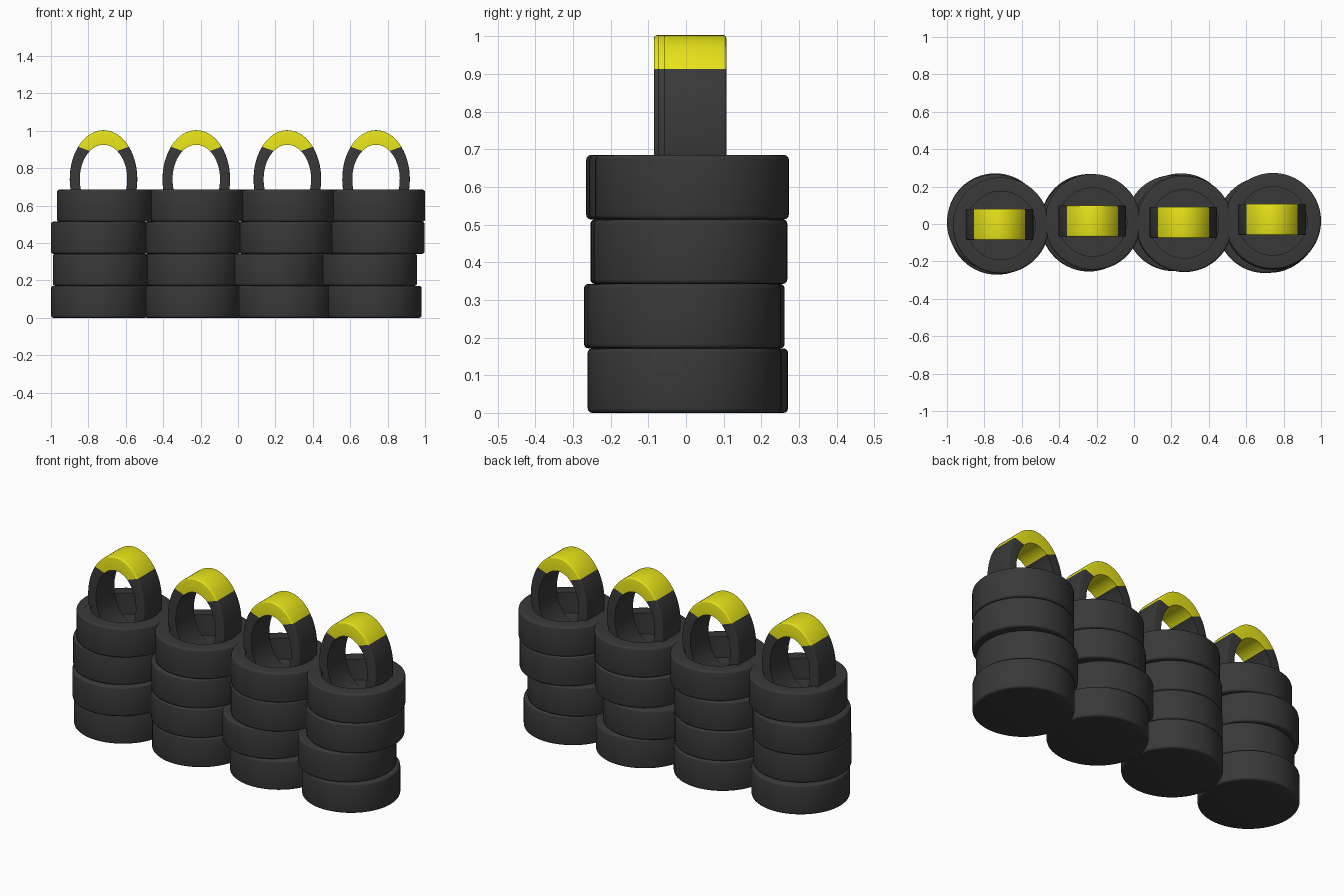
import bpy, bmesh
from math import sin, cos, pi, radians

if "Cube" in bpy.data.objects:
    bpy.data.objects.remove(bpy.data.objects["Cube"])

R, HOLE, H = 0.257, 0.183, 0.1712   # tyre radius, hole radius, thickness
SEG = 64


def material(name, rgb):
    m = bpy.data.materials.new(name)
    m.diffuse_color = (*rgb, 1)
    m.use_nodes = True
    m.node_tree.nodes["Principled BSDF"].inputs["Base Color"].default_value = m.diffuse_color
    return m


RUBBER = material("rubber", (0.04, 0.04, 0.04))
YELLOW = material("yellow_paint", (0.8, 0.77, 0.01))


def finish(bm, name, loc, mats):
    bmesh.ops.recalc_face_normals(bm, faces=bm.faces)
    me = bpy.data.meshes.new(name)
    bm.to_mesh(me)
    bm.free()
    for m in mats:
        me.materials.append(m)
    ob = bpy.data.objects.new(name, me)
    ob.location = loc
    bpy.context.collection.objects.link(ob)
    bpy.ops.object.select_all(action='DESELECT')
    ob.select_set(True)
    bpy.context.view_layer.objects.active = ob
    bpy.ops.object.shade_smooth_by_angle(angle=radians(35))
    return ob


def corner(r, z, a0, b=0.012, n=3):
    """Rounded corner points around centre (r, z)."""
    return [(r + b * cos(a0 + i * pi / 2 / n), z + b * sin(a0 + i * pi / 2 / n))
            for i in range(n + 1)]


def lying_tyre(name, x, y, z):
    # closed base, rounded shoulders, recessed centre
    b = 0.012
    prof = ([(0, 0)] + corner(R - b, b, -pi / 2) + corner(R - b, H - b, 0)
            + [(HOLE, H), (HOLE, 0.05), (0, 0.05)])
    bm = bmesh.new()
    vs = [bm.verts.new((r, 0, h)) for r, h in prof]
    es = [bm.edges.new(p) for p in zip(vs, vs[1:])]
    bmesh.ops.spin(bm, geom=vs + es, cent=(0, 0, 0), axis=(0, 0, 1),
                   angle=2 * pi, steps=SEG, use_duplicate=False)
    bmesh.ops.remove_doubles(bm, verts=bm.verts, dist=1e-5)
    finish(bm, name, (x, y, z), [RUBBER])


def standing_tyre(name, x, y):
    # upright tyre, narrowed in x, with a painted top
    ro, ri, w, b = 0.262, 0.184, 0.083, 0.008
    prof = ([(ri, -w)] + corner(ro - b, -w + b, -pi / 2, b)
            + corner(ro - b, w - b, 0, b) + [(ri, w)])
    n_paint, n_dark = 20, 44
    bm = bmesh.new()
    rings = []
    for i in range(n_paint + n_dark):
        ring = []
        for r, d in prof:
            lim = radians(35 + 14 * (r - ri) / (ro - ri))   # slanted paint edge
            if i < n_paint:
                a = -lim + 2 * lim * i / n_paint
            else:
                a = lim + (2 * pi - 2 * lim) * (i - n_paint) / n_dark
            ring.append(bm.verts.new((0.69 * r * sin(a), d, r * cos(a))))
        rings.append(ring)
    m = len(prof)
    for i, ring in enumerate(rings):
        nxt = rings[(i + 1) % len(rings)]
        for j in range(m):
            k = (j + 1) % m
            f = bm.faces.new((ring[j], ring[k], nxt[k], nxt[j]))
            f.material_index = 1 if i < n_paint else 0
    finish(bm, name, (x, y, 0.741), [RUBBER, YELLOW])


# slightly uneven stacks: (x, y) of each tyre, bottom layer first
LAYERS = [
    [(-0.742, 0.014), (-0.242, 0.010), (0.252, 0.014), (0.724, -0.004)],
    [(-0.733, -0.014), (-0.243, 0.004), (0.212, 0.005), (0.700, -0.005)],
    [(-0.743, 0.008), (-0.241, 0.003), (0.262, 0.005), (0.740, 0.012)],
    [(-0.711, -0.008), (-0.221, 0.010), (0.270, 0.000), (0.743, 0.016)],
]
for level, row in enumerate(LAYERS):
    for col, (x, y) in enumerate(row):
        lying_tyre(f"tyre_stack{col + 1}_level{level + 1}", x, y, level * H)

# upright painted tyres set in the top of each stack
for col, (x, y) in enumerate([(-0.719, -0.002), (-0.223, 0.015),
                              (0.264, 0.008), (0.738, 0.024)]):
    standing_tyre(f"upright_tyre_{col + 1}", x, y)
